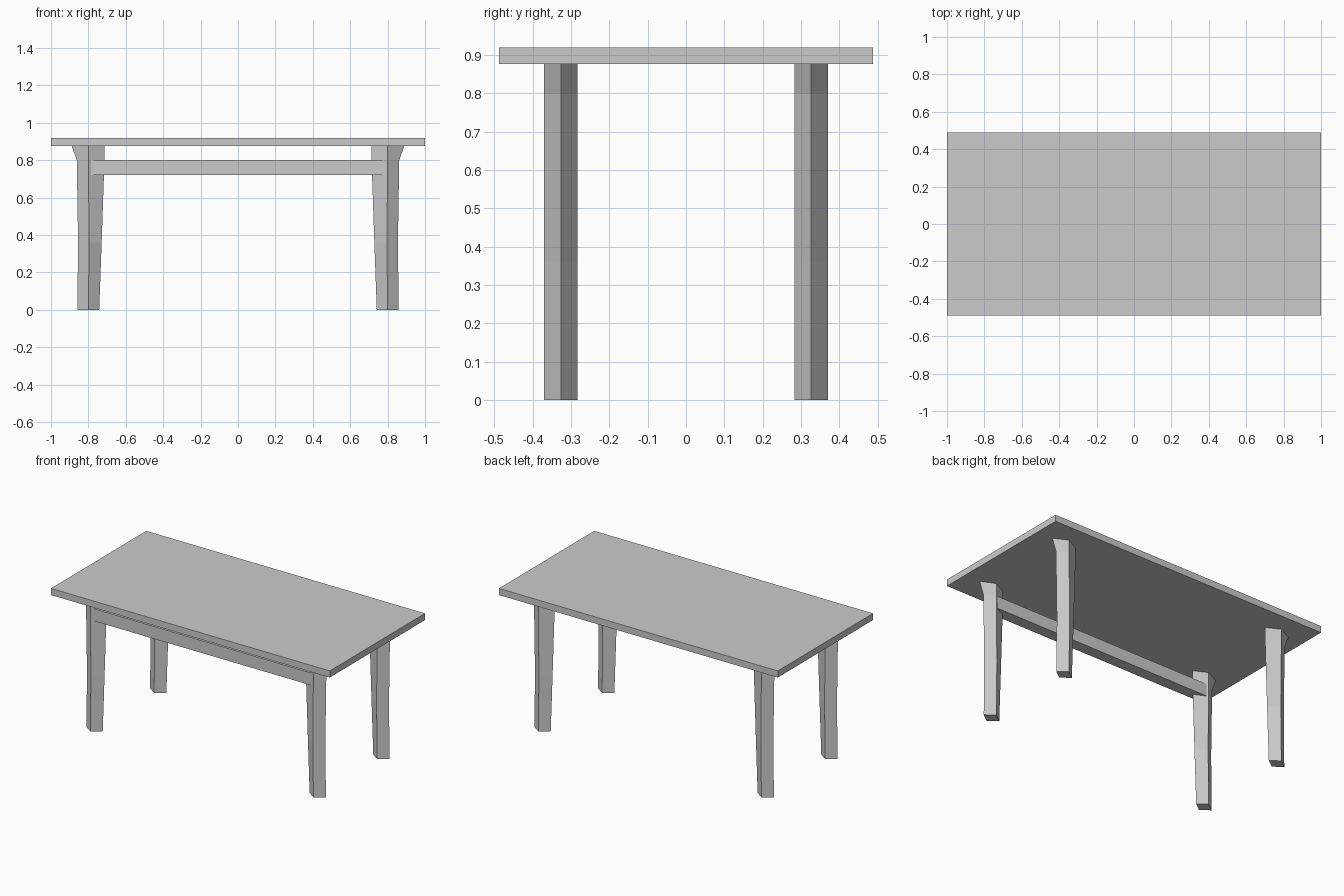
import bpy, bmesh

if "Cube" in bpy.data.objects:
    bpy.data.objects.remove(bpy.data.objects["Cube"])


def box(name, x, y, z):
    """Box from (min, max) ranges on each axis."""
    bpy.ops.mesh.primitive_cube_add(size=1, location=(sum(x) / 2, sum(y) / 2, sum(z) / 2))
    ob = bpy.context.object
    ob.name = name
    ob.scale = (x[1] - x[0], y[1] - y[0], z[1] - z[0])
    bpy.ops.object.transform_apply(location=False, rotation=False, scale=True)
    return ob


# Leg levels: height, outer x, ridge x, inner x
LEVELS = [(0.0, 0.859, 0.80, 0.742),
          (0.36, 0.855, 0.796, 0.729),
          (0.80, 0.862, 0.80, 0.714),
          (0.878, 0.89, 0.80, 0.714)]


def leg(name, sx, sy):
    """Diamond-section leg lofted through the levels."""
    bm = bmesh.new()
    rings = []
    for z, outer, ridge, inner in LEVELS:
        section = [(outer, 0.326), (ridge, 0.37), (inner, 0.326), (ridge, 0.283)]
        rings.append([bm.verts.new((sx * x, sy * y, z)) for x, y in section])
    for a, b in zip(rings, rings[1:]):
        for i in range(4):
            j = (i + 1) % 4
            bm.faces.new((a[i], a[j], b[j], b[i]))
    bm.faces.new(rings[0])
    bm.faces.new(rings[-1])
    bmesh.ops.recalc_face_normals(bm, faces=bm.faces)
    mesh = bpy.data.meshes.new(name)
    bm.to_mesh(mesh)
    bm.free()
    bpy.context.collection.objects.link(bpy.data.objects.new(name, mesh))


# Table top
box("table_top", (-1, 1), (-0.488, 0.488), (0.877, 0.92))

# Four mirrored legs
for sx, side in ((-1, "left"), (1, "right")):
    for sy, end in ((-1, "front"), (1, "back")):
        leg(f"{end}_{side}_leg", sx, sy)

# Single rail between the front legs
box("front_rail", (-0.787, 0.787), (-0.364, -0.289), (0.72, 0.80))
